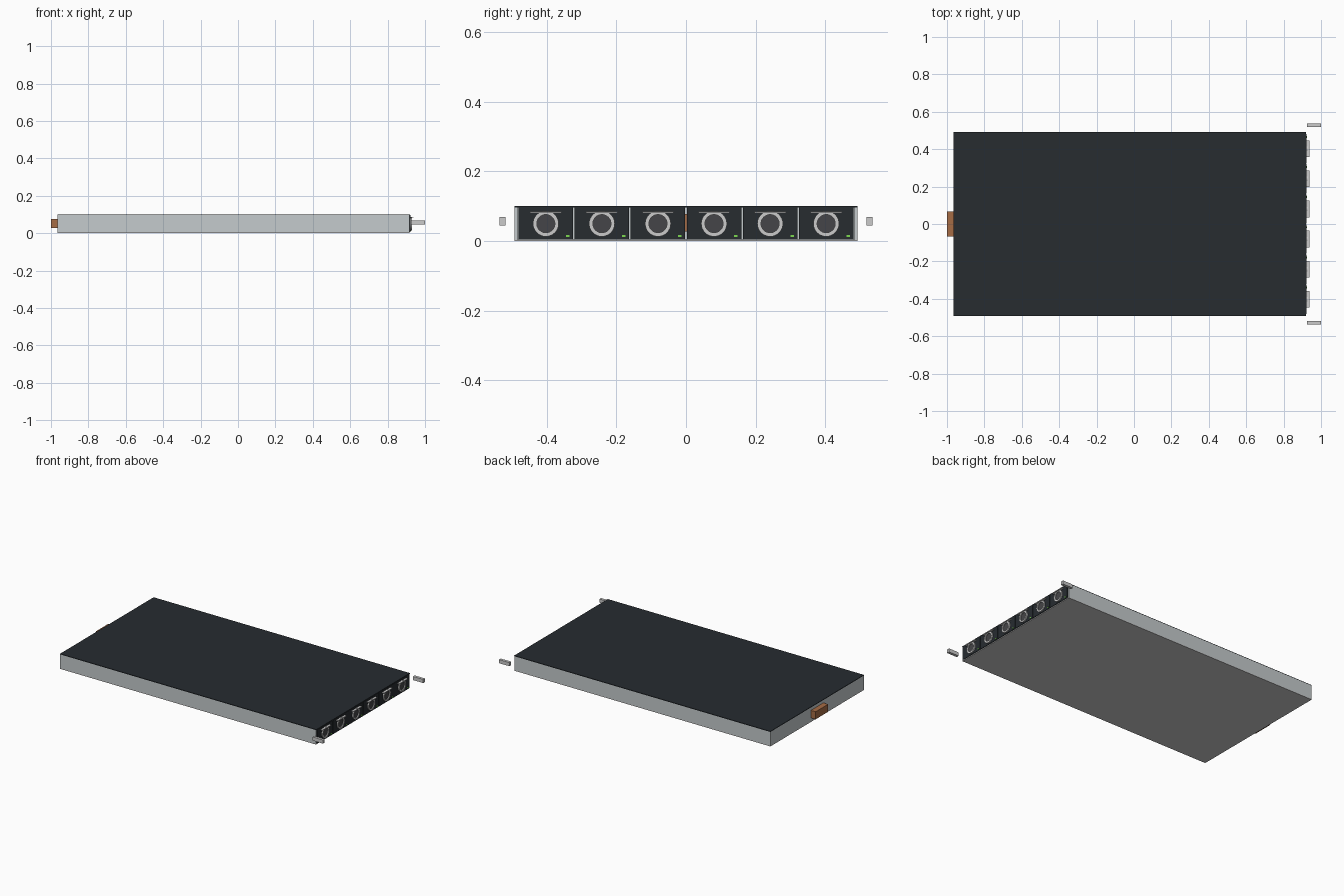
import bpy, math

if "Cube" in bpy.data.objects:
    bpy.data.objects.remove(bpy.data.objects["Cube"])


def mat(name, rgb):
    m = bpy.data.materials.new(name)
    m.diffuse_color = (*rgb, 1)
    m.use_nodes = True
    m.node_tree.nodes["Principled BSDF"].inputs["Base Color"].default_value = m.diffuse_color
    return m


STEEL = mat("steel", (0.56, 0.60, 0.61))
DARK = mat("dark_paint", (0.02, 0.025, 0.03))
HUB = mat("hub_grey", (0.06, 0.06, 0.065))
COPPER = mat("copper", (0.38, 0.15, 0.06))
GREEN = mat("led_green", (0.2, 0.7, 0.08))


def box(name, x, y, z, material=None):
    """Box from (min, max) ranges on each axis."""
    r = (x, y, z)
    bpy.ops.mesh.primitive_cube_add(size=1, location=[(a + b) / 2 for a, b in r])
    o = bpy.context.object
    o.name = name
    o.scale = [b - a for a, b in r]
    bpy.ops.object.transform_apply(location=False, rotation=False, scale=True)
    if material:
        o.data.materials.append(material)
    return o


def disc(name, x, y, z, radius, material):
    """Short cylinder along x; x is a (min, max) range."""
    bpy.ops.mesh.primitive_cylinder_add(
        vertices=32, radius=radius, depth=x[1] - x[0],
        location=((x[0] + x[1]) / 2, y, z), rotation=(0, math.pi / 2, 0))
    o = bpy.context.object
    o.name = name
    o.data.materials.append(material)
    bpy.ops.object.shade_smooth_by_angle()
    return o


def ring(name, x, y, z, r_in, r_out, n=32):
    """Flat-faced ring around the x axis."""
    prof = [(x[0], r_in), (x[1], r_in), (x[1], r_out), (x[0], r_out)]
    verts, faces = [], []
    for i in range(n):
        a = 2 * math.pi * i / n
        verts += [(px, y + r * math.cos(a), z + r * math.sin(a)) for px, r in prof]
        for j in range(4):
            k, m = (j + 1) % 4, ((i + 1) % n) * 4
            faces.append((i * 4 + j, i * 4 + k, m + k, m + j))
    me = bpy.data.meshes.new(name)
    me.from_pydata(verts, [], faces)
    o = bpy.data.objects.new(name, me)
    bpy.context.collection.objects.link(o)
    bpy.context.view_layer.objects.active = o
    bpy.ops.object.select_all(action='DESELECT')
    o.select_set(True)
    bpy.ops.object.mode_set(mode='EDIT')
    bpy.ops.mesh.select_all(action='SELECT')
    bpy.ops.mesh.normals_make_consistent(inside=False)
    bpy.ops.object.mode_set(mode='OBJECT')
    bpy.ops.object.shade_smooth_by_angle()
    return o


X0, X1, W, H = -0.965, 0.918, 0.492, 0.1

# Hollow chassis: floor, walls and dark lid
box("chassis_floor", (X0, X1), (-W, W), (0, 0.005))
box("chassis_back", (X0, X0 + 0.008), (-W + 0.008, W - 0.008), (0.005, H - 0.004), STEEL)
for s, side in ((-1, "left"), (1, "right")):
    ya, yb = sorted((s * W, s * (W - 0.008)))
    box(f"chassis_wall_{side}", (X0, X1), (ya, yb), (0.005, H - 0.004), STEEL)
    # Free-standing rack latch beside the module end
    ya, yb = sorted((s * 0.518, s * 0.536))
    box(f"latch_{side}", (0.925, 1.0), (ya, yb), (0.045, 0.069))
box("chassis_lid", (X0, X1 + 0.002), (-W, W), (H - 0.004, H), DARK)

# Rear power connector, reaching through the back wall
box("rear_connector", (-1.0, X0 + 0.02), (-0.066, 0.066), (0.027, 0.077), COPPER)

# Six fan modules, separated by thin gaps
for i in range(6):
    y = (i - 2.5) * 0.161
    box(f"module_face_{i}", (0.86, 0.922), (y - 0.0782, y + 0.0782), (0.005, 0.096), DARK)
    disc(f"fan_hub_{i}", (0.915, 0.924), y, 0.05, 0.027, HUB)
    ring(f"fan_ring_{i}", (0.918, 0.930), y, 0.05, 0.026, 0.037)
    box(f"module_handle_{i}", (0.918, 0.937), (y - 0.045, y + 0.045), (0.080, 0.085))
    box(f"status_led_{i}", (0.920, 0.925), (y + 0.058, y + 0.068), (0.012, 0.018), GREEN)
